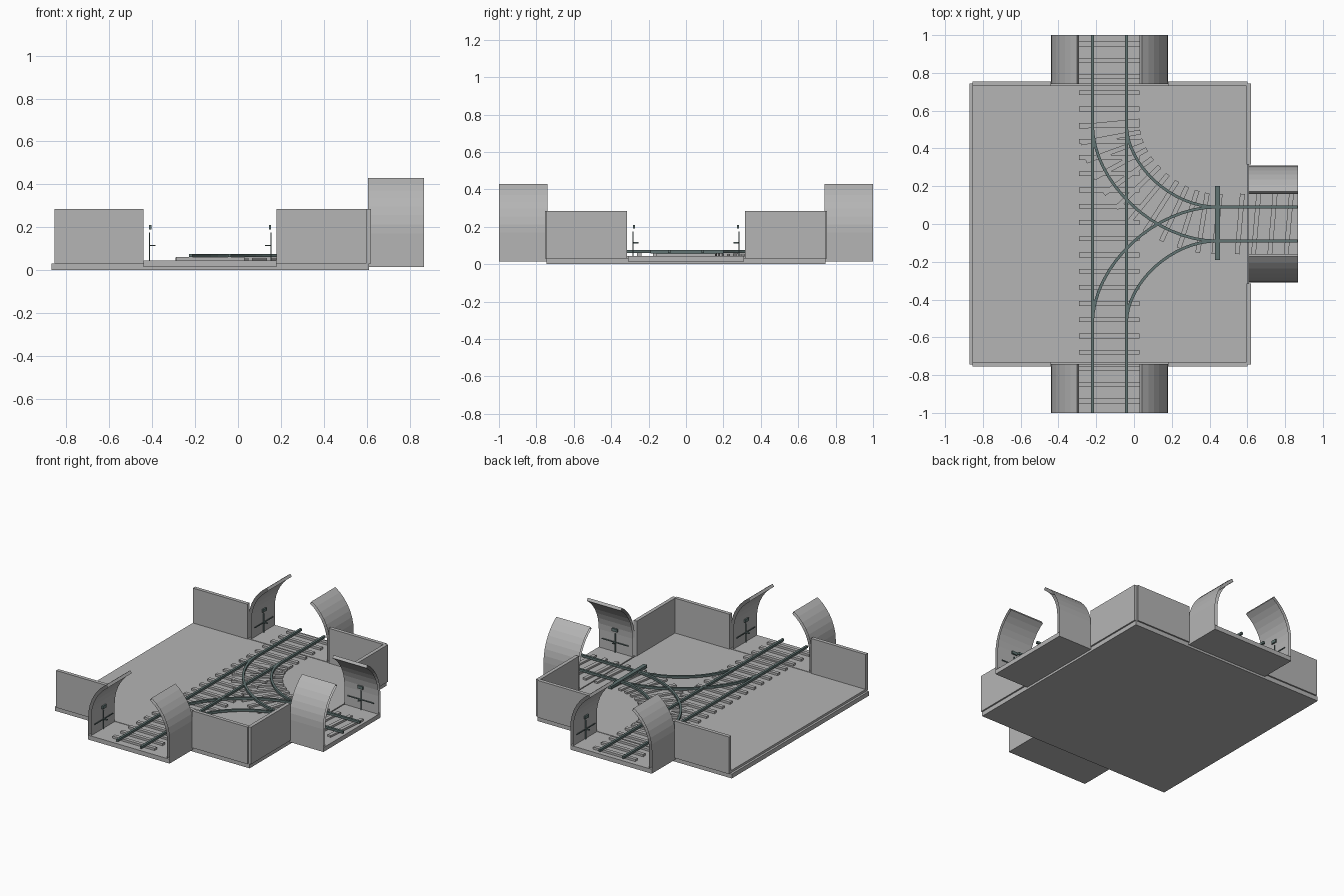
import bpy, bmesh, math
from mathutils import Vector, Matrix

if "Cube" in bpy.data.objects:
    bpy.data.objects.remove(bpy.data.objects["Cube"])


def material(name, rgb):
    m = bpy.data.materials.new(name)
    m.diffuse_color = (*rgb, 1)
    m.use_nodes = True
    m.node_tree.nodes["Principled BSDF"].inputs["Base Color"].default_value = m.diffuse_color
    return m


GREY = material("concrete grey", (0.46, 0.46, 0.46))
STEEL = material("steel green grey", (0.12, 0.175, 0.17))


def finish(name, bm, mat):
    bmesh.ops.recalc_face_normals(bm, faces=bm.faces[:])
    me = bpy.data.meshes.new(name)
    bm.to_mesh(me)
    bm.free()
    me.materials.append(mat)
    ob = bpy.data.objects.new(name, me)
    bpy.context.collection.objects.link(ob)
    return ob


def add_box(bm, x0, x1, y0, y1, z0, z1, place=Matrix()):
    """Box given by its limits, then moved by a matrix."""
    centre = Vector(((x0 + x1) / 2, (y0 + y1) / 2, (z0 + z1) / 2))
    size = Matrix.Diagonal((x1 - x0, y1 - y0, z1 - z0, 1))
    bmesh.ops.create_cube(bm, size=1, matrix=place @ Matrix.Translation(centre) @ size)


def boxes(name, limits, mat=GREY):
    bm = bmesh.new()
    for b in limits:
        add_box(bm, *b)
    return finish(name, bm, mat)


def sweep(name, path, width, z0, z1, mat):
    """Rectangular bar along a flat path."""
    bm = bmesh.new()
    rings = []
    for i, p in enumerate(path):
        t = (path[min(i + 1, len(path) - 1)] - path[max(i - 1, 0)]).normalized()
        n = Vector((-t.y, t.x)) * width / 2
        rings.append([bm.verts.new((*q, z)) for q, z in
                      ((p - n, z0), (p + n, z0), (p + n, z1), (p - n, z1))])
    for a, b in zip(rings, rings[1:]):
        for k in range(4):
            bm.faces.new((a[k], a[(k + 1) % 4], b[(k + 1) % 4], b[k]))
    bm.faces.new(rings[0])
    bm.faces.new(rings[-1])
    return finish(name, bm, mat)


def bend(x0, y0, x1, y1, n=16):
    """Curve leaving along y and arriving along x."""
    a, d = Vector((x0, y0)), Vector((x1, y1))
    b, c = Vector((x0, (y0 + y1) / 2)), Vector(((x0 + x1) / 2, y1))
    return [a * (1 - t) ** 3 + b * 3 * t * (1 - t) ** 2 + c * 3 * t * t * (1 - t) + d * t ** 3
            for t in (i / n for i in range(n + 1))]


# Base and floor
boxes("base_slab", [(-0.87, 0.61, -0.745, 0.745, 0, 0.03)])
boxes("floor", [(-0.855, 0.6, -0.735, 0.735, 0.03, 0.045)])

# Low walls on three sides, open on the left
walls = []
for s in (1, -1):
    ya, yb = sorted((s * 0.73, s * 0.755))
    walls += [(-0.855, -0.44, ya, yb, 0.03, 0.285), (0.18, 0.6, ya, yb, 0.03, 0.285)]
    ya, yb = sorted((s * 0.315, s * 0.745))
    walls.append((0.595, 0.62, ya, yb, 0.03, 0.285))
boxes("walls", walls)

# Tunnel mouths: local +y runs out of the tunnel, local x runs across it
MOUTHS = {
    "back": Matrix.Translation((-0.13, 0.74, 0)),
    "front": Matrix.Translation((-0.13, -0.74, 0)) @ Matrix.Rotation(math.pi, 4, "Z"),
    "right": Matrix.Translation((0.607, 0, 0)) @ Matrix.Rotation(-math.pi / 2, 4, "Z"),
}
DEPTH, SPRING, STEPS = 0.26, 0.17, 7
for side, place in MOUTHS.items():
    bm = bmesh.new()
    add_box(bm, -0.31, 0.31, 0, DEPTH, 0.015, 0.045, place)
    finish(side + "_tunnel_floor", bm, GREY)

    # Vertical sides that curl inwards, with open ends
    bm = bmesh.new()
    for s in (1, -1):
        angles = [math.radians(56.5) * i / STEPS for i in range(STEPS + 1)]
        outer = [(0.31, 0.015)] + [(0.31 * math.cos(a), SPRING + 0.31 * math.sin(a)) for a in angles]
        inner = [(0.29, 0.015)] + [(0.29 * math.cos(a), SPRING + 0.29 * math.sin(a)) for a in angles]
        loop = outer + inner[::-1]
        ends = [[bm.verts.new(place @ Vector((s * x, y, z))) for x, z in loop] for y in (0, DEPTH)]
        for i in range(len(loop)):
            j = (i + 1) % len(loop)
            bm.faces.new((ends[0][i], ends[0][j], ends[1][j], ends[1][i]))
    ob = finish(side + "_tunnel_sides", bm, GREY)

    # Thin post and rods fixed inside each tunnel side
    bm = bmesh.new()
    for s in (1, -1):
        def part(x0, x1, *rest):
            add_box(bm, *sorted((s * x0, s * x1)), *rest, place)
        part(0.281, 0.286, 0.127, 0.133, 0.02, 0.175)
        part(0.255, 0.286, 0.125, 0.135, 0.112, 0.118)
        part(0.279, 0.284, 0.03, 0.23, 0.112, 0.118)
        part(0.274, 0.284, 0.11, 0.15, 0.19, 0.21)
    finish(side + "_tunnel_fittings", bm, STEEL)

# Sleepers of the main line
bm = bmesh.new()
for k in range(23):
    y = 0.953 - k * 0.0859
    add_box(bm, -0.29, 0.03, y - 0.0125, y + 0.0125, 0.045, 0.06)
finish("main_sleepers", bm, GREY)

# Sleepers fanning round the bend and out along the branch
bm = bmesh.new()
spots = []
path = bend(-0.13, 0.53, 0.44, 0.0, 11)
for i, p in enumerate(path):
    t = path[min(i + 1, 11)] - path[max(i - 1, 0)]
    spots.append((p, math.atan2(t.y, t.x) if i < 11 else math.radians(-6)))
spots += [(Vector((0.56 + 0.0865 * i, 0)), math.radians(-5)) for i in range(4)]
for p, angle in spots:
    place = Matrix.Translation((p.x, p.y, 0)) @ Matrix.Rotation(angle, 4, "Z")
    add_box(bm, -0.0125, 0.0125, -0.16, 0.16, 0.045, 0.058, place)
finish("branch_sleepers", bm, GREY)

# Rails
for label, x in (("left", -0.22), ("right", -0.04)):
    sweep(label + "_main_rail", [Vector((x, -1)), Vector((x, 1))], 0.015, 0.06, 0.075, STEEL)
for label, s in (("back", 1), ("front", -1)):
    sweep(label + "_outer_bend_rail", bend(-0.22, s * 0.53, 0.44, -s * 0.09), 0.015, 0.06, 0.075, STEEL)
    sweep(label + "_inner_bend_rail", bend(-0.04, s * 0.53, 0.44, s * 0.09), 0.015, 0.06, 0.075, STEEL)
    sweep(label + "_branch_rail", [Vector((0.44, s * 0.09)), Vector((0.866, s * 0.09))],
          0.015, 0.06, 0.075, STEEL)

# Cross bar where the bends join the branch
boxes("cross_bar", [(0.428, 0.455, -0.19, 0.2, 0.058, 0.077)], STEEL)
